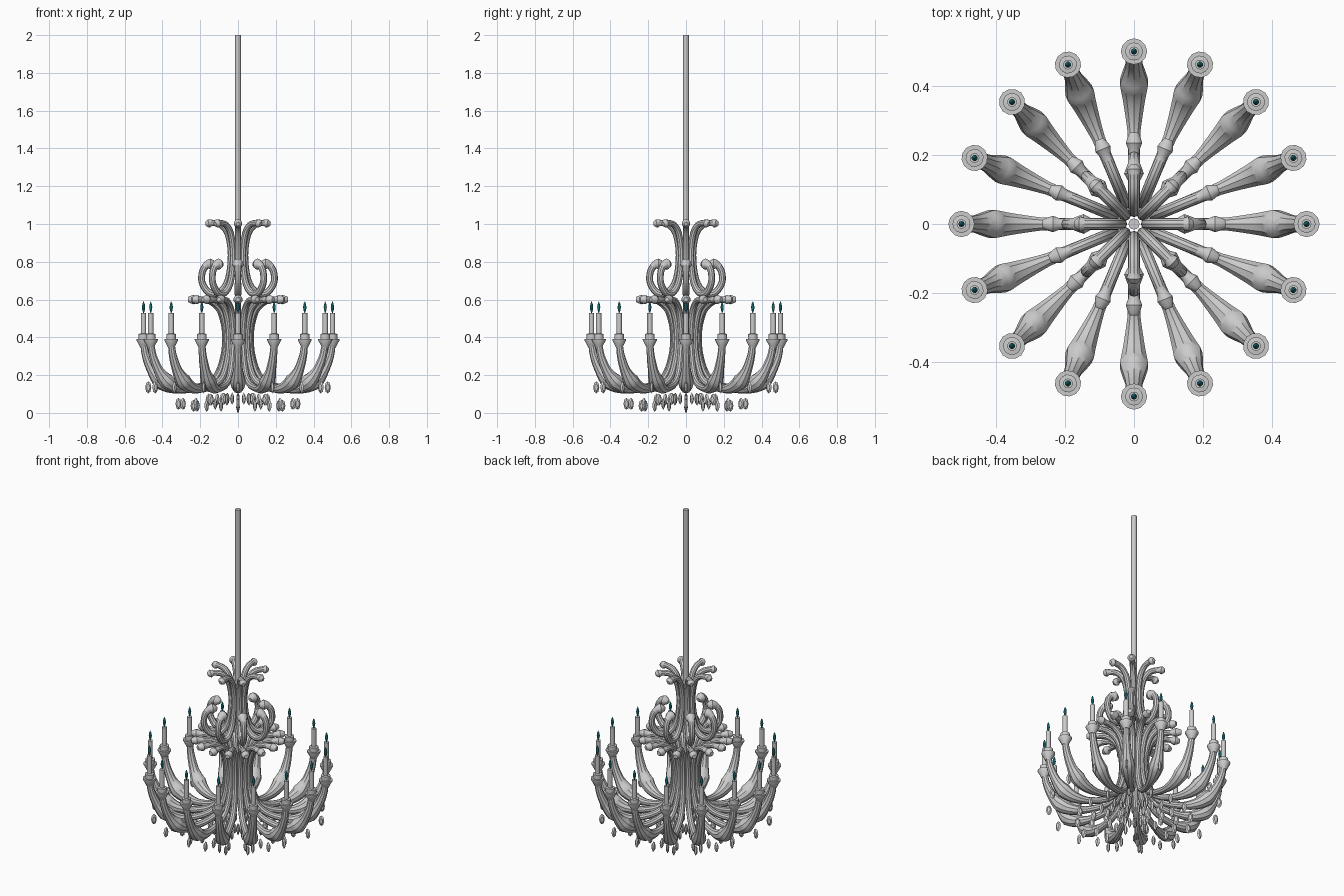
import bpy, bmesh, math
from mathutils import Vector

if "Cube" in bpy.data.objects:
    bpy.data.objects.remove(bpy.data.objects["Cube"])


def finish(bm, name, count, mat=None, phase=0.0, smooth=True):
    """Turn a bmesh into `count` objects spaced evenly round the z axis."""
    bmesh.ops.recalc_face_normals(bm, faces=bm.faces[:])
    me = bpy.data.meshes.new(name)
    bm.to_mesh(me)
    bm.free()
    if mat:
        me.materials.append(mat)
    for i in range(count):
        ob = bpy.data.objects.new(f"{name}_{i + 1}", me)
        ob.rotation_euler.z = phase + i * math.tau / count
        bpy.context.collection.objects.link(ob)
        if i == 0 and smooth:
            bpy.ops.object.select_all(action='DESELECT')
            ob.select_set(True)
            bpy.context.view_layer.objects.active = ob
            bpy.ops.object.shade_smooth_by_angle(angle=math.radians(35))


def skin(bm, rings):
    for a, b in zip(rings, rings[1:]):
        for i in range(len(a)):
            j = (i + 1) % len(a)
            bm.faces.new((a[i], a[j], b[j], b[i]))
    bm.faces.new(rings[0])
    bm.faces.new(rings[-1])


def lathe(bm, profile, x=0.0, sides=12):
    """Revolve (radius, z) points about a vertical axis at x."""
    skin(bm, [[bm.verts.new((x + r * math.cos(k * math.tau / sides),
                             r * math.sin(k * math.tau / sides), z))
               for k in range(sides)] for r, z in profile])


def sweep(bm, pts, sides=10, steps=4):
    """Tube through (r, z, thickness) points in the xz plane."""
    path = []
    for i in range(len(pts) - 1):
        p0, p1, p2, p3 = (Vector(pts[min(max(i + d, 0), len(pts) - 1)][:2])
                          for d in (-1, 0, 1, 2))
        for s in range(steps):
            t = s / steps
            p = 0.5 * (2 * p1 + (p2 - p0) * t + (2 * p0 - 5 * p1 + 4 * p2 - p3) * t * t
                       + (3 * p1 - p0 - 3 * p2 + p3) * t ** 3)
            path.append((p, pts[i][2] * (1 - t) + pts[i + 1][2] * t))
    path.append((Vector(pts[-1][:2]), pts[-1][2]))
    rings = []
    for i, (p, w) in enumerate(path):
        tan = (path[min(i + 1, len(path) - 1)][0] - path[max(i - 1, 0)][0]).normalized()
        ring = []
        for k in range(sides):
            a = k * math.tau / sides
            c, s = w * math.cos(a), w * math.sin(a)
            ring.append(bm.verts.new((p.x - tan.y * c, s, p.y + tan.x * c)))
        rings.append(ring)
    skin(bm, rings)


# hanging rod
bm = bmesh.new()
lathe(bm, [(0.016, 0.6), (0.016, 2.0)], sides=12)
finish(bm, "hanging_rod", 1)

# lower arms: knob at the top, waist, then out and up to the candle cup
bm = bmesh.new()
sweep(bm, [(0.265, 0.6, 0.012), (0.255, 0.6, 0.018), (0.235, 0.6, 0.025),
           (0.21, 0.6, 0.016), (0.15, 0.592, 0.017), (0.1, 0.55, 0.018),
           (0.075, 0.48, 0.018), (0.066, 0.4, 0.018), (0.075, 0.3, 0.018),
           (0.11, 0.2, 0.018), (0.17, 0.15, 0.018), (0.27, 0.128, 0.02),
           (0.35, 0.136, 0.032), (0.41, 0.168, 0.043), (0.455, 0.225, 0.027),
           (0.487, 0.3, 0.021), (0.498, 0.36, 0.018)])
finish(bm, "candle_arm", 16)

# upper scrolls: crown tip, column, then a hook curling back up
bm = bmesh.new()
sweep(bm, [(0.172, 1.0, 0.01), (0.155, 1.003, 0.023), (0.135, 1.006, 0.016),
           (0.09, 0.995, 0.017), (0.055, 0.95, 0.017), (0.038, 0.86, 0.017),
           (0.042, 0.76, 0.017), (0.062, 0.68, 0.018), (0.105, 0.634, 0.019),
           (0.155, 0.638, 0.019), (0.19, 0.69, 0.018), (0.189, 0.745, 0.018),
           (0.17, 0.778, 0.019), (0.146, 0.787, 0.03), (0.12, 0.782, 0.012)])
finish(bm, "crown_scroll", 8)

# candle cups and candles
bm = bmesh.new()
lathe(bm, [(0.018, 0.345), (0.022, 0.355), (0.038, 0.385), (0.038, 0.392),
           (0.026, 0.392), (0.026, 0.418), (0.014, 0.42)], x=0.5)
finish(bm, "candle_cup", 16)
bm = bmesh.new()
lathe(bm, [(0.014, 0.415), (0.014, 0.53)], x=0.5)
finish(bm, "candle", 16)

# flames
teal = bpy.data.materials.new("flame_teal")
teal.diffuse_color = (0.02, 0.3, 0.35, 1)
teal.use_nodes = True
teal.node_tree.nodes["Principled BSDF"].inputs["Base Color"].default_value = teal.diffuse_color
bm = bmesh.new()
lathe(bm, [(0.002, 0.53), (0.007, 0.545), (0.009, 0.56), (0.006, 0.577), (0.001, 0.59)],
      x=0.5, sides=8)
finish(bm, "flame", 16, teal)

# flat cut pendants hanging under each arm
bm = bmesh.new()
for r, z in [(0.475, 0.135), (0.315, 0.048), (0.235, 0.038), (0.155, 0.07), (0.08, 0.075)]:
    rings = []
    for y, s in [(-0.008, 0.55), (0, 1), (0.008, 0.55)]:
        rings.append([bm.verts.new((r + 0.016 * s * math.cos(k * math.tau / 8), y,
                                    z + 0.032 * s * math.sin(k * math.tau / 8)))
                      for k in range(8)])
    skin(bm, rings)
finish(bm, "crystal_pendants", 16, smooth=False)

# lowest pendant pins the model to the ground
bm = bmesh.new()
lathe(bm, [(0.003, 0.0), (0.01, 0.03), (0.003, 0.07)], sides=8)
finish(bm, "centre_pendant", 1, smooth=False)
